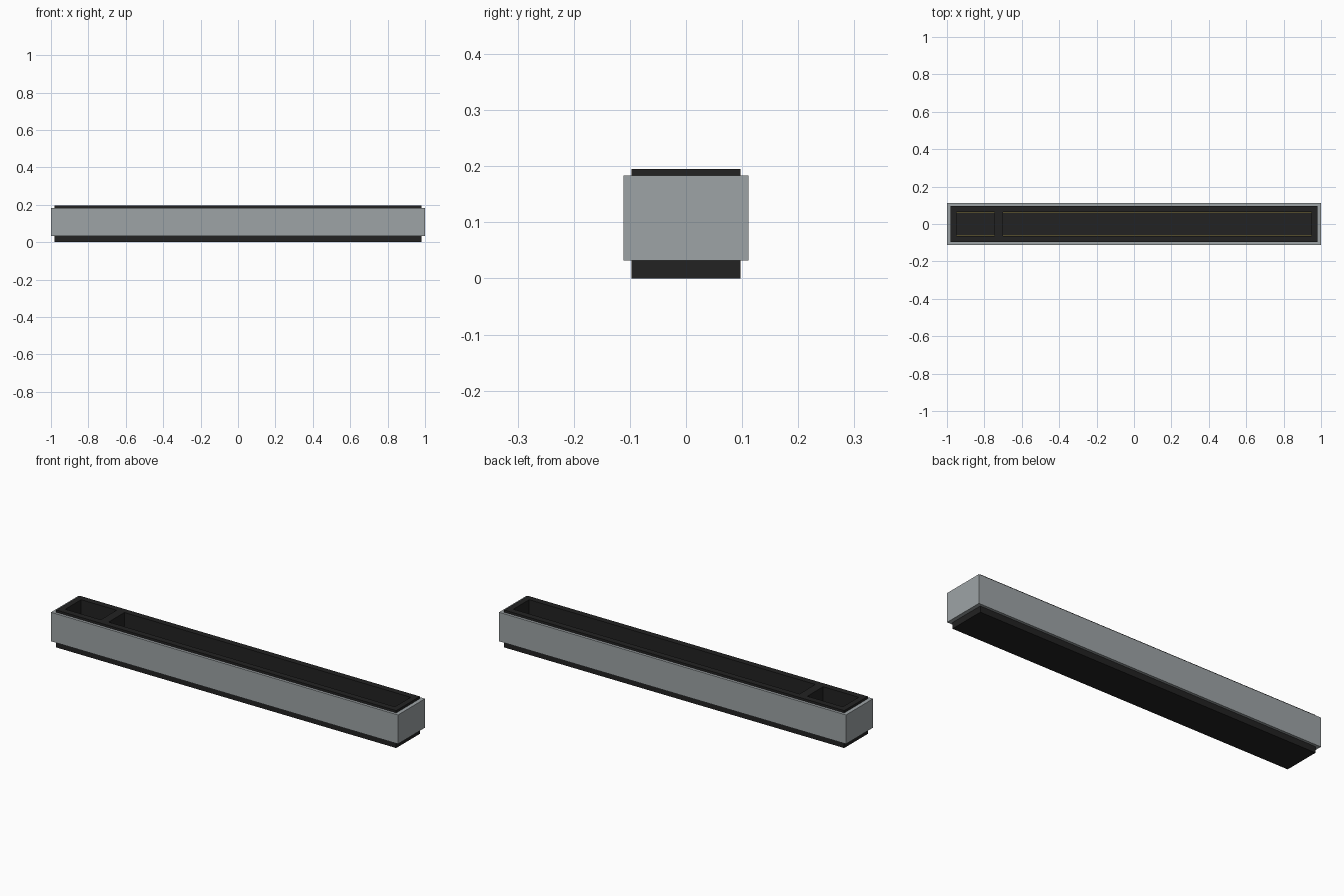
import bpy, bmesh

cube = bpy.data.objects.get("Cube")
if cube:
    bpy.data.objects.remove(cube, do_unlink=True)


def make_material(name, rgb, roughness=0.7):
    mat = bpy.data.materials.new(name)
    mat.use_nodes = True
    color = (*rgb, 1)
    mat.diffuse_color = color
    bsdf = mat.node_tree.nodes["Principled BSDF"]
    bsdf.inputs["Base Color"].default_value = color
    bsdf.inputs["Roughness"].default_value = roughness
    return mat


def lattice(bm, xs, ys, z):
    """Flat sheet of cells; returns faces keyed by (column, row)."""
    verts = [[bm.verts.new((x, y, z)) for y in ys] for x in xs]
    return {(i, j): bm.faces.new((verts[i][j], verts[i + 1][j],
                                  verts[i + 1][j + 1], verts[i][j + 1]))
            for i in range(len(xs) - 1) for j in range(len(ys) - 1)}


def raise_faces(bm, faces, height, keep):
    """Extrude faces upward and return the raised copies."""
    out = bmesh.ops.extrude_face_region(bm, geom=faces, use_keep_orig=keep)["geom"]
    bmesh.ops.translate(bm, vec=(0, 0, height),
                        verts=[g for g in out if isinstance(g, bmesh.types.BMVert)])
    if not keep:
        old = [f for f in faces if f.is_valid]
        if old:
            bmesh.ops.delete(bm, geom=old, context='FACES_ONLY')
    return [g for g in out if isinstance(g, bmesh.types.BMFace)]


def finish(bm, name, mat):
    bmesh.ops.recalc_face_normals(bm, faces=bm.faces[:])
    mesh = bpy.data.meshes.new(name)
    bm.to_mesh(mesh)
    bm.free()
    mesh.materials.append(mat)
    obj = bpy.data.objects.new(name, mesh)
    bpy.context.collection.objects.link(obj)
    return obj


black = make_material("matte black", (0.016, 0.016, 0.016))
grey = make_material("cool grey", (0.34, 0.37, 0.38), 0.5)
olive = make_material("dull yellow", (0.25, 0.2, 0.04))

HALF_X, HALF_Y = 0.98, 0.097
FLOOR, TOP = 0.02, 0.195
POCKET_Y = 0.065
POCKETS = {"short": (-0.95, -0.745), "long": (-0.70, 0.95)}

# Tray: a solid base with a raised rim and divider around two pockets
bm = bmesh.new()
xs = [-HALF_X, *POCKETS["short"], *POCKETS["long"], HALF_X]
cells = lattice(bm, xs, [-HALF_Y, -POCKET_Y, POCKET_Y, HALF_Y], 0)
floor_faces = raise_faces(bm, list(cells.values()), FLOOR, True)


def in_pocket(face):
    c = face.calc_center_median()
    return abs(c.y) < POCKET_Y and any(a < c.x < b for a, b in POCKETS.values())


raise_faces(bm, [f for f in floor_faces if not in_pocket(f)], TOP - FLOOR, False)
finish(bm, "inner_tray", black)

# Sleeve: an open band around the tray
bm = bmesh.new()
cells = lattice(bm, [-1, -HALF_X, HALF_X, 1], [-0.111, -HALF_Y, HALF_Y, 0.111], 0.032)
bm.faces.remove(cells.pop((1, 1)))
raise_faces(bm, list(cells.values()), 0.151, True)
finish(bm, "outer_sleeve", grey)

# Thin seams along the pocket floors
for label, (x0, x1) in POCKETS.items():
    for side, sign in (("front", -1), ("back", 1)):
        bm = bmesh.new()
        ys = sorted((sign * POCKET_Y, sign * (POCKET_Y - 0.003)))
        cells = lattice(bm, [x0, x1], ys, FLOOR)
        raise_faces(bm, list(cells.values()), 0.003, True)
        finish(bm, f"{label}_pocket_{side}_seam", olive)
